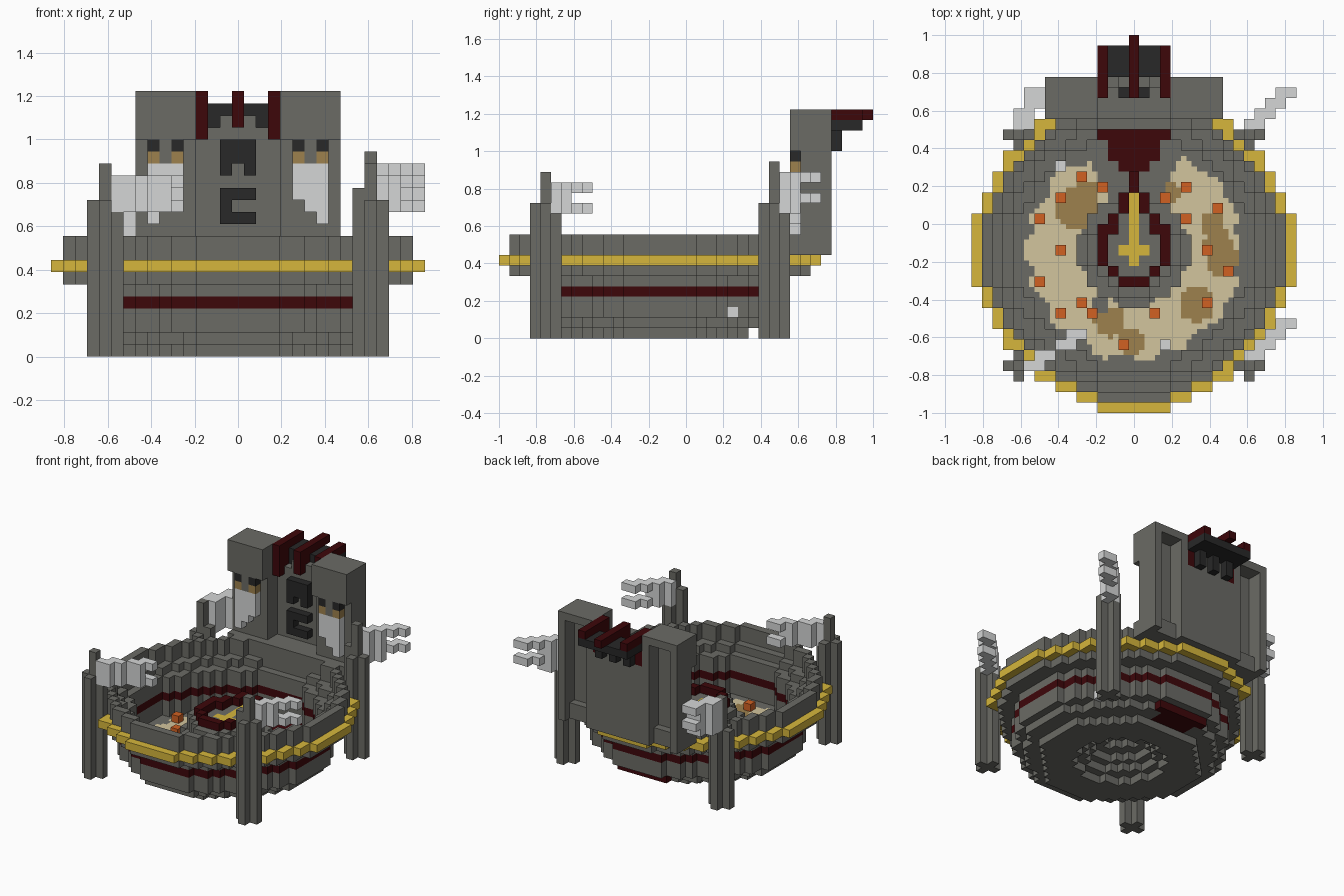
import bpy
import math

cube = bpy.data.objects.get("Cube")
if cube:
    bpy.data.objects.remove(cube, do_unlink=True)

UNIT = 1 / 18          # edge of one block
MID = 15               # depth row of the basin centre

COLOURS = {
    "stone": (.145, .145, .13), "dark_red": (.048, .002, .003),
    "gold": (.67, .47, .045), "pale_grey": (.66, .67, .67),
    "black": (.021, .021, .021), "sand": (.65, .56, .34),
    "brown": (.34, .22, .075), "orange": (.64, .12, .016),
}
mats = {}
for name, rgb in COLOURS.items():
    m = bpy.data.materials.new(name)
    m.use_nodes = True
    m.diffuse_color = (*rgb, 1)
    m.node_tree.nodes["Principled BSDF"].inputs["Base Color"].default_value = (*rgb, 1)
    mats[name] = m

parts = {}
taken = {}


def put(part, colour, cells):
    """Place blocks; a later block replaces an earlier one."""
    for c in cells:
        if c in taken:
            del parts[taken[c]][c]
        taken[c] = part
        parts.setdefault(part, {})[c] = colour


def box(xs, ys, zs):
    """All blocks within inclusive ranges."""
    return [(x, y, z) for x in range(xs[0], xs[1] + 1)
            for y in range(ys[0], ys[1] + 1) for z in range(zs[0], zs[1] + 1)]


def in_disc(x, y, radius):
    """Round block disc with a short flat tip on each side."""
    a, b = abs(x), abs(y - MID)
    return math.hypot(a, b) < radius + .1 or (max(a, b) == radius and min(a, b) <= min(3, radius / 3))


def ring(inner, outer, z):
    """Flat ring of blocks around the basin centre."""
    return [c for c in box((-MID, MID), (0, 2 * MID), (z, z))
            if in_disc(c[0], c[1], outer) and not in_disc(c[0], c[1], inner)]


# Basin: flat floor, upright wall with a red stripe, wider stepped rim
layers = [(5, 9), (4, 11), (11, 12), (11, 12), (11, 12),
          (11, 12), (11, 14), (12, 14), (13, 14), (13, 14)]
for z, (inner, outer) in enumerate(layers):
    cells = [c for c in ring(inner, outer, z) if z > 0 or c[1] < 24]
    put("basin", "dark_red" if z == 4 else "stone", cells)
put("gold_band", "gold", ring(14, 15, 7))

# Central stepped mound, hollow below
for z, (inner, outer) in enumerate([(3, 5), (2, 5), (1, 4), (-1, 4)], start=2):
    put("mound", "stone", ring(inner, outer, z))

embers = [(-5, 22), (-7, 20), (-3, 21), (-4, 18), (-9, 18), (-7, 15), (-5, 14),
          (-9, 12), (-5, 10), (-7, 9), (-4, 9), (-1, 6), (2, 9), (7, 10),
          (9, 13), (7, 15), (5, 18), (8, 19), (5, 21), (3, 20)]
put("embers", "orange", [(x, y, 2) for x, y in embers])
put("pebbles", "pale_grey", [(9, 22, 2), (3, 6, 2), (-7, 23, 2)])

# Keyhole rim and gold key on the mound
for s in (-1, 1):
    put("keyhole_rim", "dark_red", box((3 * s, 3 * s), (14, 17), (5, 6))
        + box((2 * s, 2 * s), (17, 18), (5, 6)) + box((2 * s, 2 * s), (13, 13), (5, 6))
        + box((s, s), (19, 20), (5, 6)))
put("keyhole_rim", "dark_red", box((-1, 1), (12, 12), (5, 6)))
put("key", "gold", box((0, 0), (14, 20), (5, 5)) + box((-1, 1), (15, 15), (5, 5)))

# Red channel from the key, widening in the floor towards the tower
put("channel", "dark_red", box((0, 0), (21, 22), (1, 3)))
for y, half in ((23, 1), (24, 2), (25, 2), (26, 3)):
    put("channel", "dark_red", box((-half, half), (y, y), (1, 1)))

# Corner posts, each a plus in plan with a taller core: core, inner arm, other arms
posts = {(1, 4): (15, 13, 12), (1, 26): (16, 13, 12),
         (-1, 4): (15, 14, 12), (-1, 26): (13, 10, 9)}
for (sx, y), (core, inner, arm) in posts.items():
    x = 11 * sx
    part = ("left" if sx > 0 else "right") + ("_front" if y < MID else "_back")
    put(part + "_post", "stone", box((x - 1, x + 1), (y, y), (0, arm))
        + box((x, x), (y - 1, y + 1), (0, arm)) + box((x, x), (y, y), (0, core))
        + box((x - sx, x - sx), (y, y), (0, inner)))
    # Banner streaming diagonally from the post, split into streamers at the end
    for d in range(1, 5):
        row, low, high = y + d, 12, 14
        if sx > 0:
            start = x + d - 1
            high = 14 if y < MID else 15
        elif y < MID:
            start, row = x + 1 + 3 * (d - 1) // 2, y + d - 1
        else:
            start, low, high = x + (d - 1) // 2, 10, 13
        for z in range(low, high + 1):
            if d < 3 or (high - z) % 2 == 0 or (sx < 0 and d == 3):
                put(part + "_banner", "pale_grey", box((start, start + 1), (row, row), (z, z)))

# Tower: set-back middle wall on a ledge, side piers open at the back
put("tower", "stone", box((-3, 3), (31, 31), (8, 17)) + box((-8, 8), (28, 30), (8, 9)))
for s in (-1, 1):
    def side(a, b, ys, zs):
        return box((min(a * s, b * s), max(a * s, b * s)), ys, zs)
    put("tower", "stone", side(4, 8, (29, 29), (8, 21)) + side(4, 8, (28, 28), (18, 21))
        + side(8, 8, (30, 31), (8, 21)) + side(4, 4, (30, 31), (8, 21))
        + side(5, 7, (30, 31), (21, 21)))
    put("tower", "stone", side(1, 1, (31, 31), (18, 19)) + side(2, 2, (31, 31), (18, 18))
        + side(6, 6, (28, 28), (16, 17)))
    # Side faces: pale beard, brown and black eyes
    for x, low in ((5, 13), (6, 12), (7, 11)):
        put("face_panels", "pale_grey", side(x, x, (28, 28), (low, 15)))
    for x in (5, 7):
        put("face_panels", "brown", side(x, x, (28, 28), (16, 16)))
        put("face_panels", "black", side(x, x, (28, 28), (17, 17)))
    put("crest", "dark_red", side(3, 3, (30, 31), (18, 21)) + side(3, 3, (32, 34), (21, 21)))
    put("crest_bracket", "black", side(2, 2, (32, 32), (18, 19)))
put("tower", "stone", box((0, 0), (31, 31), (18, 18)))
put("crest", "dark_red", box((0, 0), (30, 31), (19, 21)) + box((0, 0), (32, 35), (21, 21)))
put("crest_bracket", "black", box((-3, 3), (32, 34), (20, 20)) + box((0, 0), (32, 32), (18, 19)))

# Raised black emblems on the middle wall
upper = [c for c in box((-1, 1), (30, 30), (15, 17)) if (c[0], c[2]) != (0, 15)]
lower = [c for c in box((-1, 1), (30, 30), (11, 13)) if c[2] != 12 or c[0] < 0]
put("emblems", "black", upper + lower)


def build(name, verts, faces, colours):
    """Make one object with a material slot for each colour used."""
    used = sorted(set(colours))
    mesh = bpy.data.meshes.new(name)
    mesh.from_pydata(verts, [], faces)
    for colour in used:
        mesh.materials.append(mats[colour])
    mesh.polygons.foreach_set("material_index", [used.index(c) for c in colours])
    mesh.update()
    bpy.context.scene.collection.objects.link(bpy.data.objects.new(name, mesh))


# Turn every part into a mesh with only its outer faces
SIDES = []
for axis in range(3):
    for sign in (-1, 1):
        quad = []
        for u, v in ((-1, -1), (1, -1), (1, 1), (-1, 1)):
            p = [0, 0, 0]
            p[axis], p[(axis + 1) % 3], p[(axis + 2) % 3] = sign, u, v
            quad.append(p)
        n = [0, 0, 0]
        n[axis] = sign
        SIDES.append((n, quad if sign > 0 else quad[::-1]))

half = UNIT / 2
for part, cells in parts.items():
    index, faces, colours = {}, [], []
    for (x, y, z), colour in cells.items():
        for n, quad in SIDES:
            if (x + n[0], y + n[1], z + n[2]) in cells:
                continue
            corners = [(2 * x + a, 2 * y + b, 2 * z + c) for a, b, c in quad]
            faces.append([index.setdefault(c, len(index)) for c in corners])
            colours.append(colour)
    build(part, [(a * half, (b + 1) * half - 1, (c + 1) * half) for a, b, c in index],
          faces, colours)

# Painted sand and soil on the basin floor, in half-block squares
soil = [(-5.6, 19, 2), (-4.5, 20.5, 1.2), (7.5, 17.5, 1.2), (8.4, 14, 1.6), (8, 15.8, 1.3),
        (6, 9.8, 1.7), (-2.3, 8.2, 1.5), (-.3, 6.3, 1.3), (3, 20.5, 1.4)]
index, faces, colours = {}, [], []
for a in range(-22, 22):
    for b in range(-22, 22):
        x, dy = (a + .5) / 2, (b + .5) / 2
        r = math.hypot(x, dy)
        wobble = math.sin(x * 1.6) + math.cos(dy * 1.9)
        if not 5.1 < r < 10.1 + .3 * wobble or (dy > 0 and abs(x) < .55 * dy - .3):
            continue
        if math.hypot(x + 3.3, dy + 5.2) < .8:
            continue
        soiled = any(math.hypot(x - p, dy + MID - q) < s for p, q, s in soil)
        corners = [(a, b), (a + 1, b), (a + 1, b + 1), (a, b + 1)]
        faces.append([index.setdefault(c, len(index)) for c in corners])
        colours.append("brown" if soiled else "sand")
build("sand_patches", [(a * half, (b + 2 * MID + 1) * half - 1, 2 * UNIT + .004)
                       for a, b in index], faces, colours)
